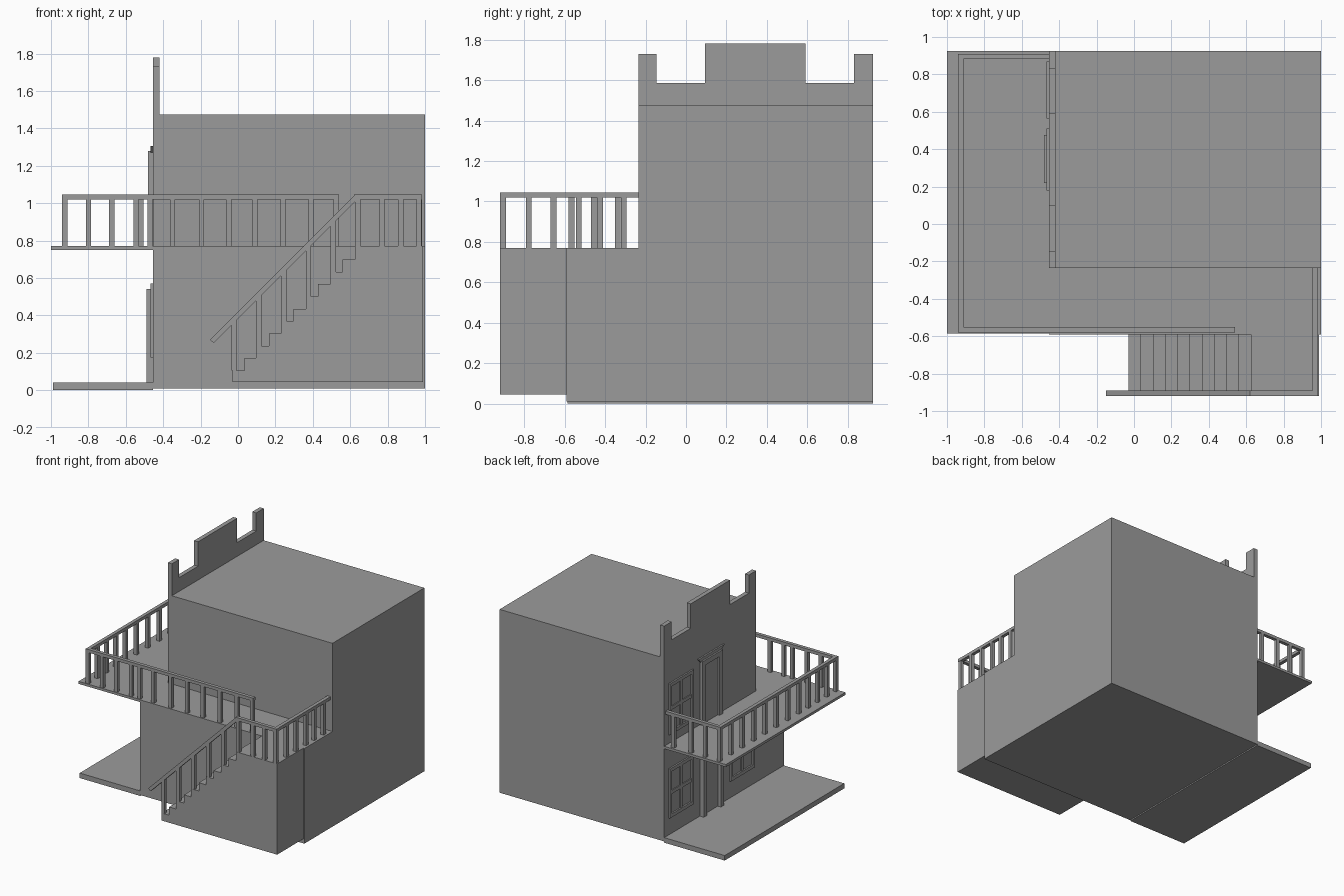
import bpy
import bmesh
from mathutils import Vector

if "Cube" in bpy.data.objects:
    bpy.data.objects.remove(bpy.data.objects["Cube"], do_unlink=True)

GREY = (0.33, 0.33, 0.33, 1)
mat = bpy.data.materials.new("plain grey")
mat.use_nodes = True
mat.diffuse_color = GREY
mat.node_tree.nodes["Principled BSDF"].inputs["Base Color"].default_value = GREY


def finish(name, bm):
    bmesh.ops.recalc_face_normals(bm, faces=bm.faces)
    mesh = bpy.data.meshes.new(name)
    bm.to_mesh(mesh)
    bm.free()
    mesh.materials.append(mat)
    obj = bpy.data.objects.new(name, mesh)
    bpy.context.collection.objects.link(obj)
    return obj


def add_box(bm, x, y, z):
    made = bmesh.ops.create_cube(bm, size=1)["verts"]
    for v in made:
        v.co = [lo + (c + 0.5) * (hi - lo) for c, (lo, hi) in zip(v.co, (x, y, z))]


def boxes(name, *spans):
    bm = bmesh.new()
    for s in spans:
        add_box(bm, *s)
    return finish(name, bm)


def prism(name, outline, axis, lo, hi):
    """Extrude a flat outline along x or y."""
    bm = bmesh.new()
    pts = [(lo, a, b) if axis == "x" else (a, lo, b) for a, b in outline]
    face = bm.faces.new([bm.verts.new(p) for p in pts])
    new = bmesh.ops.extrude_face_region(bm, geom=[face])["geom"]
    step = Vector((hi - lo, 0, 0) if axis == "x" else (0, hi - lo, 0))
    bmesh.ops.translate(bm, vec=step, verts=[g for g in new if isinstance(g, bmesh.types.BMVert)])
    return finish(name, bm)


# Main levels
WALL, BACK, FRONT, UPPER = -0.455, 0.925, -0.59, -0.235
FLOOR, RAIL_LOW, RAIL_TOP = 0.77, 1.02, 1.045
W = 0.014  # half width of posts and rails

# Building: tall rear block with a lower front terrace
prism("building", [(FRONT, 0.01), (BACK, 0.01), (BACK, 1.475), (UPPER, 1.475),
                   (UPPER, FLOOR), (FRONT, FLOOR)], "x", WALL, 1.0)
boxes("porch_floor", ((-0.99, WALL), (-0.585, BACK), (0, 0.04)))
boxes("balcony_floor", ((-1, WALL), (-0.585, BACK), (0.75, FLOOR)))

# Stepped parapet over the facade
prism("parapet", [(UPPER, 1.475), (BACK, 1.475), (BACK, 1.73), (0.83, 1.73), (0.83, 1.585),
                  (0.59, 1.585), (0.59, 1.78), (0.095, 1.78), (0.095, 1.585),
                  (-0.145, 1.585), (-0.145, 1.73), (UPPER, 1.73)], "x", WALL, -0.42)

# Solid staircase with landing
STEPS, X0, X1, Z0 = 10, -0.03, 0.625, 0.045
run, rise = (X1 - X0) / STEPS, 0.066
outline = [(0.99, Z0), (X0, Z0)]
for i in range(STEPS):
    z = 0.105 + i * rise
    outline += [(X0 + i * run, z), (X0 + (i + 1) * run, z)]
outline += [(X1, FLOOR), (0.99, FLOOR)]
prism("staircase", outline, "y", -0.92, FRONT)


# Level railings
def railing(name, axis, line, start, end, posts):
    def span(a, b, z):
        cross = (line - W, line + W)
        return ((a, b), cross, z) if axis == "x" else (cross, (a, b), z)
    boxes(name + "_rail", span(start, end, (RAIL_LOW, RAIL_TOP)))
    boxes(name + "_posts", *[span(p - W, p + W, (FLOOR, RAIL_LOW)) for p in posts])


railing("balcony_front", "x", -0.566, -0.94, 0.54,
        [-0.926, -0.8, -0.675, -0.545, -0.47, -0.35, -0.195, -0.05, 0.09, 0.24, 0.39, 0.525])
railing("balcony_side", "y", -0.926, -0.58, 0.91,
        [-0.455, -0.338, -0.22, -0.1] + [0.04 + 0.143 * i for i in range(6)] + [0.896])
railing("balcony_back", "x", 0.896, -0.94, WALL, [-0.8, -0.675, -0.52])
railing("landing_front", "x", -0.905, 0.62, 0.985, [0.64, 0.77, 0.87, 0.968])
railing("landing_side", "y", 0.969, -0.919, UPPER, [-0.777, -0.655, -0.53, -0.425, -0.308])

# Sloping handrail and its posts on the treads
prism("stair_handrail", [(-0.15, 0.27), (-0.13, 0.252), (0.638, RAIL_LOW), (0.638, RAIL_TOP),
                         (0.625, RAIL_TOP)], "y", -0.919, -0.891)
for i in range(5):
    a = -0.035 + i * 0.1325
    b = a + 0.028
    foot = 0.105 + max(0, int((a - X0) / run)) * rise
    prism("stair_post", [(a, foot), (b, foot), (b, b + 0.39), (a, a + 0.39)], "y", -0.919, -0.891)


# Facade windows: frame, cross bars and a sill
def window(name, y0, y1, z0, z1):
    t, out = 0.028, WALL - 0.012
    ym, zm = (y0 + y1) / 2, (z0 + z1) / 2
    x = (out, WALL)
    bar = (WALL - 0.007, WALL)
    boxes(name,
          (x, (y0, y0 + t), (z0, z1)), (x, (y1 - t, y1), (z0, z1)),
          (x, (y0 + t, y1 - t), (z0, z0 + t)), (x, (y0 + t, y1 - t), (z1 - t, z1)),
          (bar, (ym - t / 2, ym + t / 2), (z0 + t, z1 - t)),
          (bar, (y0 + t, y1 - t), (zm - t / 2, zm + t / 2)))


window("upper_window", 0.565, 0.87, 0.84, 1.25)
window("lower_rear_window", 0.565, 0.87, 0.175, 0.57)
window("lower_front_window", -0.205, 0.1, 0.175, 0.57)


# Doors: side posts and lintel around a set-back panel, with a flared header
def door(name, base, top, depth):
    y0, y1, t = 0.22, 0.475, 0.04
    x = (WALL - depth, WALL)
    boxes(name + "_frame", (x, (y0, y0 + t), (base, top)), (x, (y1 - t, y1), (base, top)),
          (x, (y0 + t, y1 - t), (top - t, top)))
    boxes(name + "_panel", ((WALL - 0.008, WALL), (y0 + t, y1 - t), (base, top - t)))
    prism(name + "_header", [(y0, top - 0.01), (y1, top - 0.01), (y1 + 0.035, top + 0.025),
                             (y0 - 0.04, top + 0.025)], "x", WALL - 0.012, WALL)


door("upper_door", FLOOR, 1.28, 0.025)
door("lower_door", 0.04, 0.54, 0.035)
